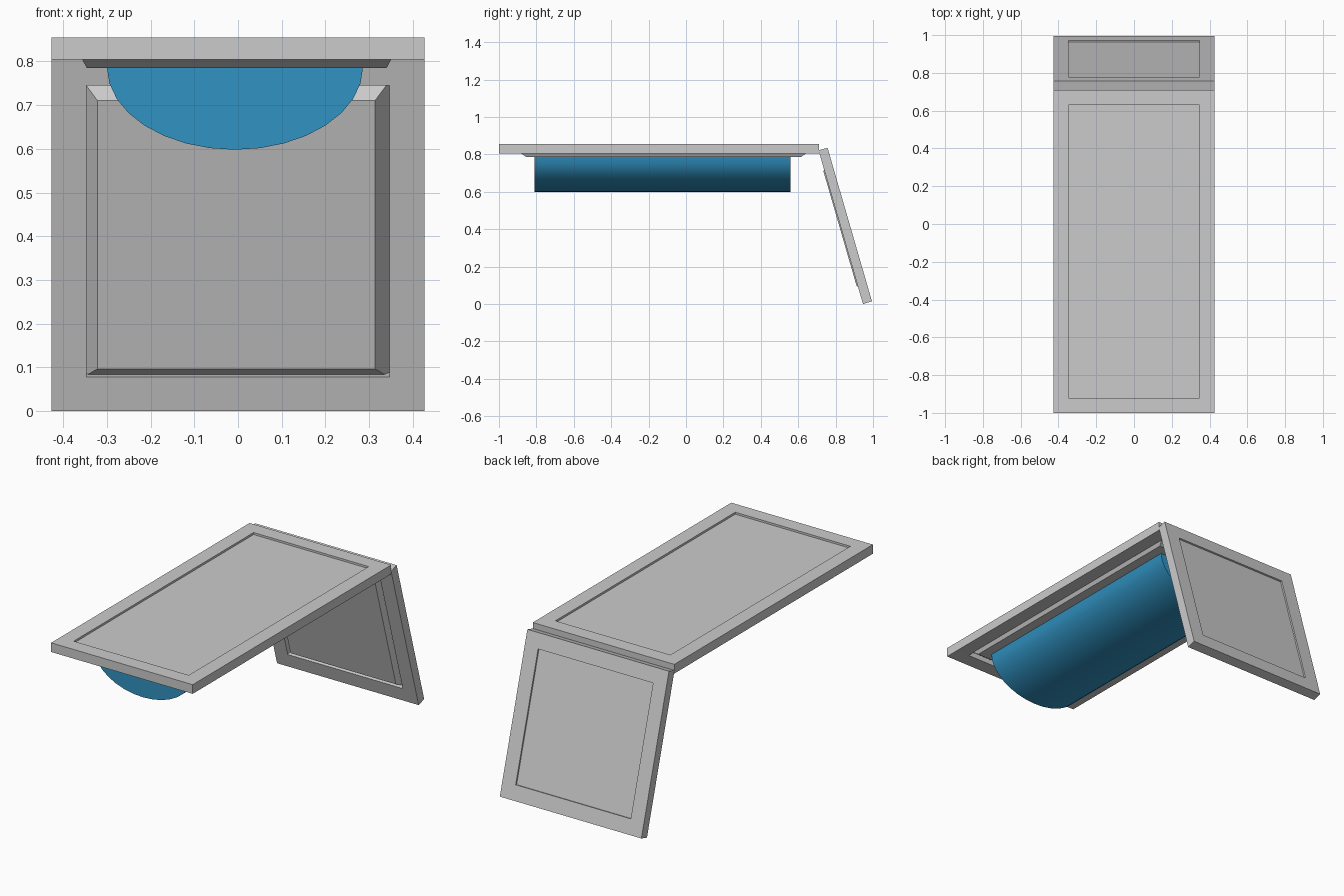
import bpy, math
from mathutils import Matrix

if "Cube" in bpy.data.objects:
    bpy.data.objects.remove(bpy.data.objects["Cube"])

def make(name, verts, faces, mat=None):
    me = bpy.data.meshes.new(name)
    me.from_pydata(verts, [], faces)
    me.update()
    ob = bpy.data.objects.new(name, me)
    bpy.context.collection.objects.link(ob)
    if mat is not None:
        ob.matrix_world = mat
    return ob

def rect(hx, hy, z, cy=0, cx=0):
    return [(cx + sx * hx, cy + sy * hy, z) for sx, sy in ((-1, -1), (1, -1), (1, 1), (-1, 1))]

# Rectangular frame with an open middle
def frame(name, hx, hy, ix, iy, t, mat):
    v = rect(hx, hy, -t) + rect(ix, iy, -t) + rect(ix, iy, t) + rect(hx, hy, t)
    f = []
    for i in range(4):
        j = (i + 1) % 4
        for k in range(4):
            a, b = 4 * k, 4 * ((k + 1) % 4)
            f.append((a + i, b + i, b + j, a + j))
    return make(name, v, f, mat)

# Tapered panel filling a frame: wide on the outer side, narrow on the inner side
def panel(name, inner, outer, z_in, z_out, mat, cy=0, cx=0):
    v = rect(*inner, z_in, cy, cx) + rect(*outer, z_out, cy, cx)
    f = [(3, 2, 1, 0), (4, 5, 6, 7)]
    f += [(i, (i + 1) % 4, 4 + (i + 1) % 4, 4 + i) for i in range(4)]
    return make(name, v, f, mat)

# Horizontal top
top = Matrix.Translation((0, -0.145, 0.83))
frame("top_frame", 0.427, 0.855, 0.347, 0.775, 0.025, top)
panel("top_panel", (0.343, 0.733), (0.375, 0.815), -0.045, 0.014, top, 0.025, -0.003)

# Tilted support at the back
leg = Matrix.Translation((0, 0.8515, 0.418)) @ Matrix.Rotation(math.radians(-73.87), 4, 'X')
frame("support_frame", 0.427, 0.4275, 0.347, 0.347, 0.025, leg)
panel("support_panel", (0.318, 0.32), (0.352, 0.354), -0.031, 0.016, leg, 0.006, -0.004)

# Half-round blue body hanging below the top
n = 16
prof = [(-0.007 - 0.293 * math.cos(math.pi * i / n), 0.787 - 0.189 * math.sin(math.pi * i / n))
        for i in range(n + 1)]
m = n + 1
verts = [(x, y, z) for y in (-0.81, 0.56) for x, z in prof]
faces = [tuple(range(m)), tuple(range(2 * m - 1, m - 1, -1))]
faces += [((i + 1) % m, i, m + i, m + (i + 1) % m) for i in range(m)]
body = make("round_body", verts, faces)
blue = bpy.data.materials.new("blue")
blue.diffuse_color = (0.03, 0.29, 0.54, 1)
blue.use_nodes = True
blue.node_tree.nodes["Principled BSDF"].inputs["Base Color"].default_value = blue.diffuse_color
body.data.materials.append(blue)
bpy.context.view_layer.objects.active = body
body.select_set(True)
bpy.ops.object.shade_smooth_by_angle(angle=math.radians(35))
